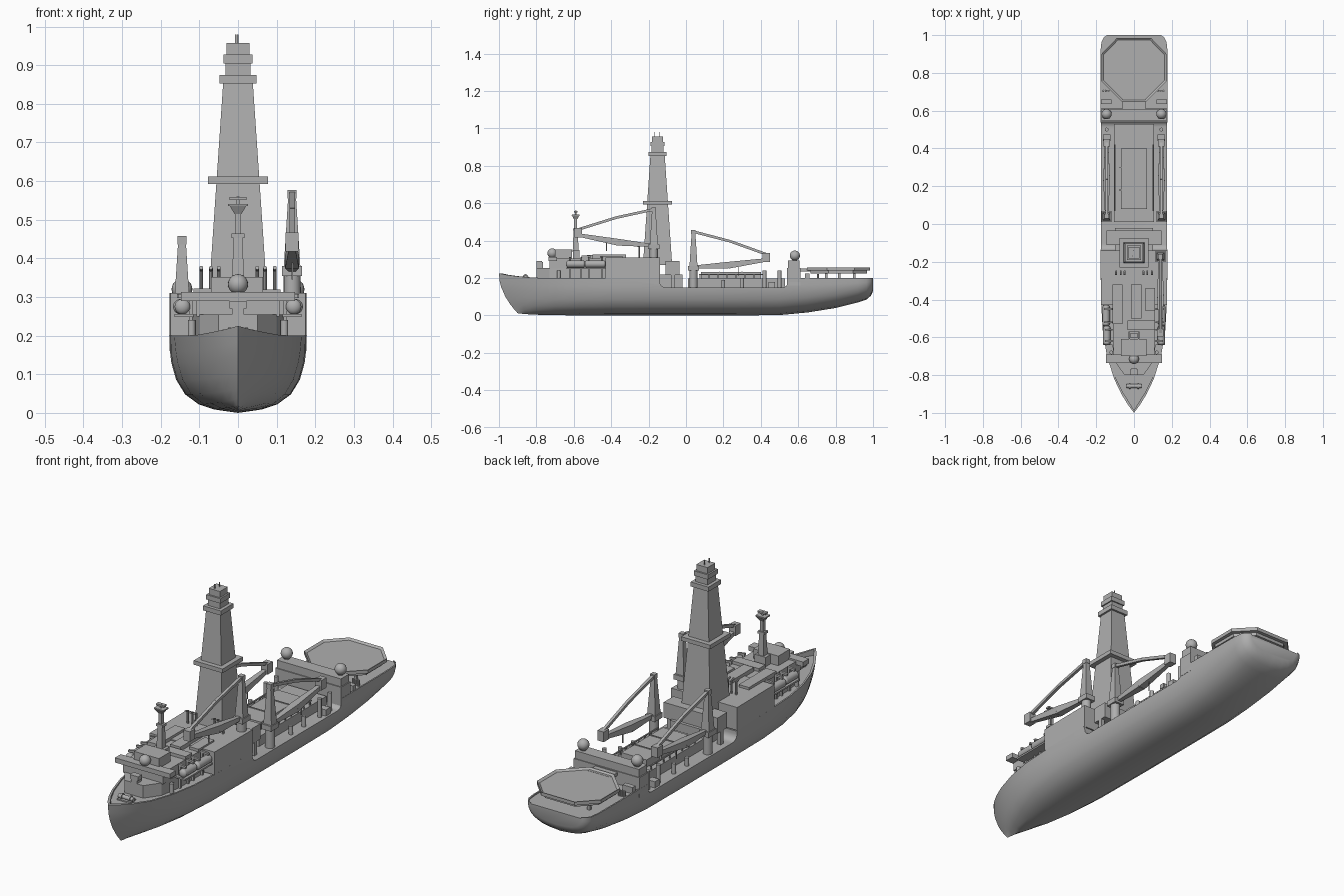
import bpy, bmesh, math
from mathutils import Vector, Matrix

if "Cube" in bpy.data.objects:
    bpy.data.objects.remove(bpy.data.objects["Cube"])

paint = bpy.data.materials.new("dark_grey_paint")
paint.diffuse_color = (.43, .43, .43, 1)
paint.use_nodes = True
paint.node_tree.nodes["Principled BSDF"].inputs["Base Color"].default_value = paint.diffuse_color


def finish(name, bm, smooth=False):
    bmesh.ops.recalc_face_normals(bm, faces=bm.faces)
    me = bpy.data.meshes.new(name)
    bm.to_mesh(me)
    bm.free()
    me.materials.append(paint)
    ob = bpy.data.objects.new(name, me)
    bpy.context.collection.objects.link(ob)
    if smooth:
        bpy.ops.object.select_all(action='DESELECT')
        bpy.context.view_layer.objects.active = ob
        ob.select_set(True)
        bpy.ops.object.shade_smooth_by_angle(angle=math.radians(35))
    return ob


def box(name, x0, x1, y0, y1, z0, z1):
    bm = bmesh.new()
    m = Matrix.Translation(((x0 + x1) / 2, (y0 + y1) / 2, (z0 + z1) / 2))
    bmesh.ops.create_cube(bm, size=1, matrix=m @ Matrix.Diagonal((x1 - x0, y1 - y0, z1 - z0, 1)))
    return finish(name, bm)


def rod(name, p, q, r1, r2=None, seg=4):
    """Tapered rod from p to q; four sides make a square beam of half-width r."""
    p, q = Vector(p), Vector(q)
    r2 = r1 if r2 is None else r2
    k = math.sqrt(2) if seg == 4 else 1
    m = Matrix.Translation((p + q) / 2) @ (q - p).to_track_quat('Z', 'Y').to_matrix().to_4x4()
    bm = bmesh.new()
    bmesh.ops.create_cone(bm, cap_ends=True, segments=seg, radius1=r1 * k, radius2=r2 * k,
                          depth=(q - p).length, matrix=m @ Matrix.Rotation(math.pi / 4, 4, 'Z'))
    return finish(name, bm, seg > 8)


def ball(name, c, r, sy=1.0):
    bm = bmesh.new()
    bmesh.ops.create_uvsphere(bm, u_segments=20, v_segments=12, radius=r,
                              matrix=Matrix.Translation(c) @ Matrix.Diagonal((1, sy, 1, 1)))
    return finish(name, bm, True)


def prism(name, pts, z0, z1, rim=0):
    bm = bmesh.new()
    f = bm.faces.new([bm.verts.new((x, y, z1)) for x, y in pts])
    r = bmesh.ops.extrude_face_region(bm, geom=[f], use_keep_orig=True)
    for v in [g for g in r['geom'] if isinstance(g, bmesh.types.BMVert)]:
        v.co.z = z0
    if rim:
        bmesh.ops.recalc_face_normals(bm, faces=bm.faces)
        bmesh.ops.inset_region(bm, faces=[f], thickness=rim, depth=0)
        for v in f.verts:
            v.co.z -= 0.008
    return finish(name, bm)


def mirrored(pts):
    return pts + [(-x, y) for x, y in reversed(pts)]


# Hull: stations of deck y, half width, keel z, sheer z, rake, sharpness
stations = [(-1, 0, .012, .225, .1, 1), (-.96, .03, .01, .217, .075, .9), (-.9, .067, .007, .209, .045, .75),
            (-.82, .105, .004, .202, .02, .55), (-.7, .143, .002, .2, 0, .3), (-.57, .165, 0, .2, 0, .12),
            (-.4, .175, 0, .2, 0, 0), (-.1, .178, 0, .2, 0, 0), (.25, .178, 0, .2, 0, 0),
            (.5, .178, .002, .2, 0, 0), (.65, .178, .016, .2, 0, 0), (.8, .178, .04, .2, 0, 0),
            (.92, .177, .07, .2, 0, 0), (.965, .172, .085, .2, 0, 0), (.988, .16, .105, .2, 0, 0),
            (1, .142, .13, .2, 0, 0)]
mid = [(0, 0), (.35, .045), (.57, .11), (.77, .24), (.9, .43), (.97, .65), (.99, .8), (1, 1)]
bow = [(0, 0), (.16, .05), (.3, .12), (.46, .24), (.62, .42), (.78, .65), (.88, .8), (1, 1)]
bm = bmesh.new()
rings = []
for y, w, b, t, rake, s in stations:
    half = []
    for (u, v), (u2, v2) in zip(mid, bow):
        fx, fz = u + (u2 - u) * s, v + (v2 - v) * s
        half.append((w * fx, y + rake * (1 - fz) ** 2, b + (t - b) * fz))
    wi, yi = max(w - .007, 0), y + .014 * s
    half += [(wi, yi, t), (wi, yi, .194)]
    rings.append([bm.verts.new(p) for p in half] +
                 [bm.verts.new((-x, yy, z)) for x, yy, z in reversed(half[1:])])
for a, c in zip(rings, rings[1:]):
    for i in range(len(a)):
        j = (i + 1) % len(a)
        bm.faces.new((a[i], a[j], c[j], c[i]))
bm.faces.new(rings[-1])
bmesh.ops.remove_doubles(bm, verts=bm.verts, dist=1e-5)
hull = finish("hull", bm)

# Low working deck cut out of the hull amidships
cut = box("deck_cutter", -.3, .3, -.14, .545, .15, .5)
cut.hide_render = True
bv = cut.modifiers.new("round", 'BEVEL')
bv.width, bv.segments = .03, 4
bo = hull.modifiers.new("working_deck", 'BOOLEAN')
bo.object, bo.solver = cut, 'EXACT'
bpy.ops.object.select_all(action='DESELECT')
bpy.context.view_layer.objects.active = hull
hull.select_set(True)
bpy.ops.object.modifier_apply(modifier=bo.name)
bpy.data.objects.remove(cut)
bpy.ops.object.shade_smooth_by_angle(angle=math.radians(35))

# Accommodation and bridge
prism("main_house", mirrored([(.1745, -.43), (.1776, -.14)]), .1985, .31)
prism("lower_forward_house", mirrored([(.05, -.8), (.1, -.73), (.118, -.62), (.118, -.42)]), .19, .255)
box("upper_forward_house", -.108, .108, -.73, -.42, .25, .305)
box("bridge_wings", -.148, .148, -.735, -.69, .29, .313)
box("bridge_top_house", -.07, .065, -.7, -.61, .3, .352)
for i, (x0, x1, y0, y1, h) in enumerate([(-.115, -.06, -.53, -.32, .322), (-.015, .04, -.5, -.32, .325),
                                         (-.035, .11, -.56, -.51, .32), (-.03, .03, -.605, -.57, .35),
                                         (.06, .11, -.46, -.34, .318)]):
    box(f"roof_unit_{i}", x0, x1, y0, y1, .3, h)
rod("bridge_dome_base", (0, -.715, .3), (0, -.715, .32), .012, seg=12)
ball("bridge_dome", (0, -.715, .333), .026)

# Forward mast with flared top platform
rod("forward_mast", (0, -.59, .34), (0, -.59, .46), .016, .011)
box("mast_platform", -.017, .017, -.605, -.575, .453, .465)
rod("mast_pole", (0, -.59, .46), (0, -.59, .52), .008)
rod("mast_flare", (0, -.59, .515), (0, -.59, .537), .009, .022)
box("mast_top_platform", -.026, .026, -.61, -.57, .535, .541)
box("mast_top_yard", -.022, .022, -.6, -.58, .551, .559)
rod("mast_tip", (0, -.59, .54), (0, -.59, .56), .004)

# Foredeck gear
box("bow_locker", -.016, .016, -.8, -.765, .19, .285)
box("bow_locker_cap", -.022, .022, -.8, -.77, .27, .29)
box("windlass_base", -.035, .035, -.88, -.835, .19, .2)
rod("windlass_drum", (-.04, -.858, .206), (.04, -.858, .206), .01, seg=14)
for x in (-.022, .022):
    rod("windlass_wheel", (x - .004, -.858, .206), (x + .004, -.858, .206), .015, seg=14)

# Derrick tower with collars
rod("derrick_tower", (0, -.152, .27), (0, -.152, .86), .078, .038)
for z0, z1, w in ((.592, .612, .078), (.853, .875, .048), (.875, .905, .032), (.905, .928, .038), (.928, .958, .03)):
    box("derrick_collar", -w, w, -.152 - w, -.152 + w, z0, z1)
for x, y in ((-.006, -.17), (-.001, -.14)):
    rod("derrick_antenna", (x, y, .95), (x, y, .98), .002)
box("derrick_base_frame", -.145, .145, -.11, -.035, .215, .29)
box("derrick_substructure", -.1, .1, -.15, -.02, .14, .22)
for x in (-.135, .135):
    rod("derrick_base_leg", (x, -.07, .145), (x, -.07, .22), .01)
for x in (-.095, -.07, -.05, .05, .07, .095):
    rod("exhaust_pipe", (x, -.25, .3), (x, -.25, .372), .005, seg=10)
    rod("exhaust_outlet", (x, -.252, .37), (x, -.268, .376), .005, seg=10)


# Cranes: pedestal, slim mast, tapered boom in two halves, tie bar and head
def crane(name, x, y, base, foot, top, ye, ze):
    d = 1 if ye > y else -1
    rod(name + "_pedestal", (x, y, base), (x, y, foot), .022, seg=16)
    box(name + "_turntable", x - .026, x + .026, y - .03, y + .03, foot - .025, foot)
    rod(name + "_mast", (x, y, foot - .01), (x, y, top), .022, .009)
    box(name + "_mast_head", x - .012, x + .012, y - .012, y + .012, top - .022, top)
    p, q = Vector((x, y + d * .02, foot - .005)), Vector((x, ye, ze - .015))
    m = p.lerp(q, .45) - Vector((0, 0, .008))
    rod(name + "_boom_inner", p, m, .009, .018)
    rod(name + "_boom_outer", m, q, .018, .009)
    sag = Vector((x, (y + ye) / 2, (top + ze) / 2 + .012))
    rod(name + "_tie_inner", (x, y, top - .01), sag, .007)
    rod(name + "_tie_outer", sag, (x, ye, ze + .015), .007)
    box(name + "_boom_head", x - .017, x + .017, ye - .02, ye + .02, ze - .027, ze + .022)
    rod(name + "_hook_line", (x, ye - d * .15, ze - .03), (x, ye - d * .15, ze - .1), .002)


crane("forward_crane", .14, -.172, .3, .38, .577, -.575, .445)
for side in (-1, 1):
    crane("aft_crane", side * .145, .04, .145, .265, .458, .43, .312)

# Working deck: hatch block, pipe rack and side gear
box("deck_block", -.105, .105, .01, .53, .145, .197)
box("pipe_rack", -.068, .068, .08, .4, .19, .232)
for y in (.18, .3):
    box("rack_divider", -.08, .07, y - .002, y + .002, .19, .236)
for s in (-1, 1):
    box("rack_rail", s * .1 - .003, s * .1 + .003, .07, .42, .215, .221)
    for i in range(8):
        rod("rail_post", (s * .1, .075 + i * .048, .19), (s * .1, .075 + i * .048, .22), .0025)
    for y, h in ((.42, .24), (.5, .24), (.3, .2), (.2, .19)):
        rod("deck_vent", (s * .145, y, .145), (s * .145, y, h), .01, seg=12)
    box("deck_winch", s * .145 - .02, s * .145 + .02, .44, .475, .145, .18)

# Aft house, domes, mooring gear
box("aft_house", -.177, .177, .54, .612, .16, .255)
box("aft_house_upper", -.172, .172, .545, .608, .25, .293)
for s in (-1, 1):
    rod("aft_dome_base", (s * .145, .582, .29), (s * .145, .582, .31), .012, seg=12)
    ball("aft_dome", (s * .145, .582, .32), .027)
    box("mooring_box", s * .147 - .027, s * .147 + .027, .635, .66, .19, .225)
    for dx in (-.018, -.004, .01):
        rod("bollard", (s * .145 + dx, .705, .19), (s * .145 + dx, .705, .222), .006, seg=10)

# Helicopter deck
octagon = mirrored([(.065, .648), (.172, .755), (.172, .9), (.09, .985)])
prism("helicopter_deck", octagon, .24, .257, rim=.012)
prism("helicopter_deck_frame", [(x * .9, .817 + (y - .817) * .9) for x, y in octagon], .225, .242)
box("helideck_walkway", -.06, .06, .6, .67, .235, .25)
for s in (-1, 1):
    for y in (.75, .82, .9):
        rod("helideck_support", (s * .11, y, .19), (s * .11, y, .23), .007)

# Lifeboats with davits
for s in (-1, 1):
    for y, x, l in ((-.485, .148, .055), (-.59, .144, .05)):
        rod("lifeboat", (s * x, y - l + .012, .275), (s * x, y + l - .012, .275), .02, seg=14)
        for e in (-1, 1):
            ball("lifeboat_end", (s * x, y + e * (l - .012), .275), .02, .7)
            ye = y + e * (l - .02)
            rod("davit_post", (s * .122, ye, .19), (s * .122, ye, .31), .005)
            rod("davit_arm", (s * .115, ye, .308), (s * (x + .01), ye, .302), .005)
        box("lifeboat_cradle", s * .14 - .025, s * .14 + .025, y - l, y + l, .248, .256)
    rod("side_vent", (s * .12, -.68, .19), (s * .12, -.68, .24), .01, seg=12)
